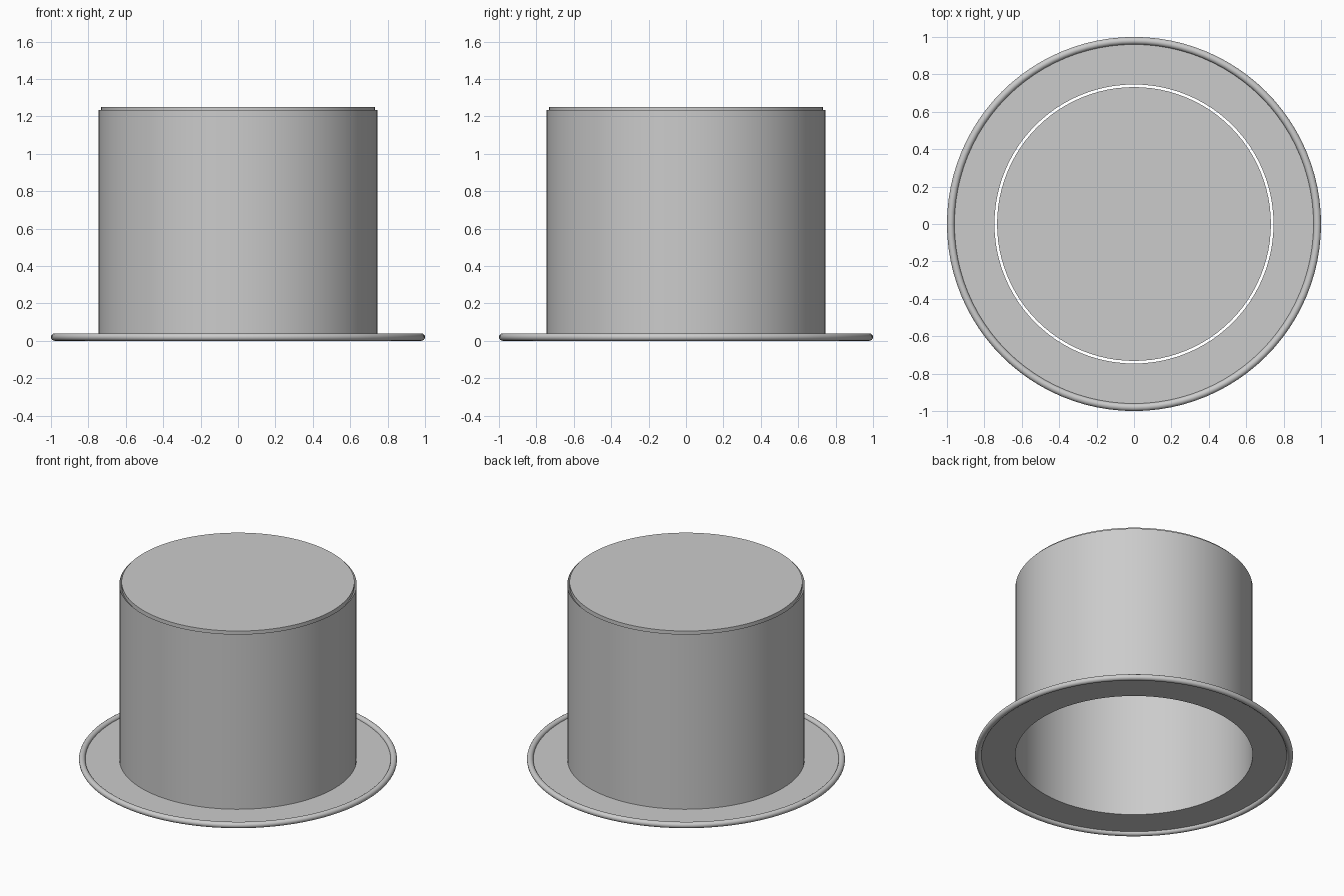
import bpy, bmesh, math
from math import cos, sin, tau

SEGMENTS = 96
CROWN_R, LID_R = 0.746, 0.732
BRIM_Z, RIM_R = 0.02, 0.02

if "Cube" in bpy.data.objects:
    bpy.data.objects.remove(bpy.data.objects["Cube"], do_unlink=True)

grey = bpy.data.materials.new("plain grey")
grey.use_nodes = True
grey.diffuse_color = (0.6, 0.6, 0.6, 1)
grey.node_tree.nodes["Principled BSDF"].inputs["Base Color"].default_value = grey.diffuse_color


def lathe(name, profile, closed=False):
    """Spin an (r, z) profile around the z axis."""
    bm = bmesh.new()
    verts = [bm.verts.new((r, 0, z)) for r, z in profile]
    pairs = list(zip(verts, verts[1:]))
    if closed:
        pairs.append((verts[-1], verts[0]))
    edges = [bm.edges.new(p) for p in pairs]
    bmesh.ops.spin(bm, geom=verts + edges, axis=(0, 0, 1), cent=(0, 0, 0),
                   angle=tau, steps=SEGMENTS, use_merge=True)
    bmesh.ops.remove_doubles(bm, verts=bm.verts, dist=1e-5)
    bmesh.ops.recalc_face_normals(bm, faces=bm.faces)
    mesh = bpy.data.meshes.new(name)
    bm.to_mesh(mesh)
    bm.free()
    mesh.materials.append(grey)
    obj = bpy.data.objects.new(name, mesh)
    bpy.context.collection.objects.link(obj)
    bpy.ops.object.select_all(action="DESELECT")
    obj.select_set(True)
    bpy.context.view_layer.objects.active = obj
    bpy.ops.object.shade_smooth_by_angle(angle=math.radians(35))
    return obj


# Open tube of the crown, running out into the thin flat brim
lathe("crown_and_brim", [(CROWN_R, 1.235), (CROWN_R, BRIM_Z), (1 - RIM_R, BRIM_Z)])

# Rounded roll around the edge of the brim
lathe("brim_rim", [(1 - RIM_R + RIM_R * cos(tau * i / 16), BRIM_Z + RIM_R * sin(tau * i / 16))
                   for i in range(16)], closed=True)

# Slightly smaller disc set in the top of the crown
lathe("crown_lid", [(0, 1.22), (LID_R, 1.22), (LID_R, 1.25), (0, 1.25)])
